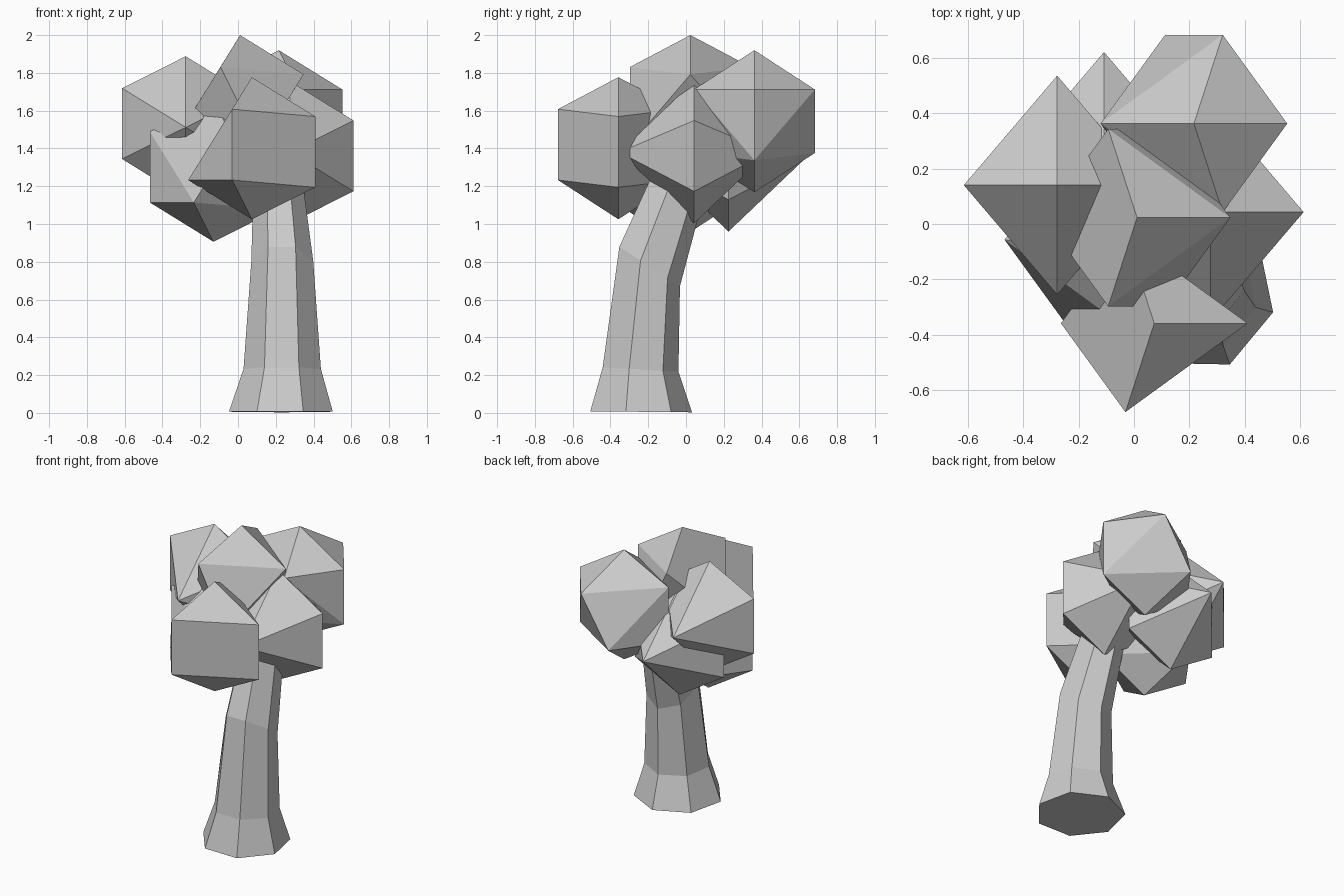
import bpy, bmesh, math

if "Cube" in bpy.data.objects:
    bpy.data.objects.remove(bpy.data.objects["Cube"])

R = 0.376                       # leaf clump radius
STEP = math.radians(36)


def finish(bm, name):
    bmesh.ops.recalc_face_normals(bm, faces=bm.faces)
    me = bpy.data.meshes.new(name)
    bm.to_mesh(me)
    bm.free()
    ob = bpy.data.objects.new(name, me)
    bpy.context.collection.objects.link(ob)
    return ob


def clump(name, centre, upper, lower, middle=()):
    """Simplified icosahedron. Numbers are positions around the ring in 36 degree
    steps; off-grid ring positions are merged corners and sit further out in z."""
    pts = [(0, 0, R), (0, 0, -R)]

    def ring(k, r, z):
        pts.append((r * R * math.cos(k * STEP), r * R * math.sin(k * STEP), z * R))
    for k in upper:
        ring(k, 0.895, 0.447 if k % 2 == 0 else 0.55)
    for k in lower:
        ring(k, 0.895, -0.447 if k % 2 == 1 else -0.55)
    for k in middle:
        ring(k, 1.05, 0)
    bm = bmesh.new()
    for p in pts:
        bm.verts.new([a + b for a, b in zip(p, centre)])
    bmesh.ops.convex_hull(bm, input=bm.verts)
    return finish(bm, name)


# Foliage
wedge = ([0, 5], [0, 5], [2.5, 7.5])
round_ = ([0, 2, 5, 8], [0, 3, 5, 7])
clump("leaf_clump_left", (-0.277, 0.14, 1.512), *wedge)
clump("leaf_clump_right", (0.275, 0.043, 1.38), *wedge)
clump("leaf_clump_back_low", (-0.108, 0.225, 1.336), *wedge)
clump("leaf_clump_back", (0.216, 0.362, 1.544), *round_)
clump("leaf_clump_front_low", (-0.13, -0.057, 1.282), *round_)
clump("leaf_clump_front", (0.073, -0.358, 1.401), [0, 3, 7], [0, 3, 5, 7])
clump("leaf_clump_top", (0.011, 0.023, 1.624), [0, 3, 7], [2, 5, 8])

# Trunk: seven-sided rings (x, y, z, radius, forward tilt)
rings = [(0.228, -0.25, 0.006, 0.282, 0.01),
         (0.235, -0.25, 0.23, 0.21, 0.06),
         (0.235, -0.20, 0.78, 0.168, 0.65),
         (0.21, -0.03, 1.25, 0.13, 0.65)]
bm = bmesh.new()
loops = []
for x, y, z, r, tilt in rings:
    loop = []
    for i in range(7):
        a = math.radians(-14) + i * math.tau / 7
        dy = r * math.sin(a)
        loop.append(bm.verts.new((x + r * math.cos(a), y + dy, z - tilt * dy)))
    loops.append(loop)
for lo, hi in zip(loops, loops[1:]):
    for i in range(7):
        j = (i + 1) % 7
        bm.faces.new((lo[i], lo[j], hi[j], hi[i]))
bm.faces.new(loops[0][::-1])
bm.faces.new(loops[-1])
finish(bm, "trunk")
